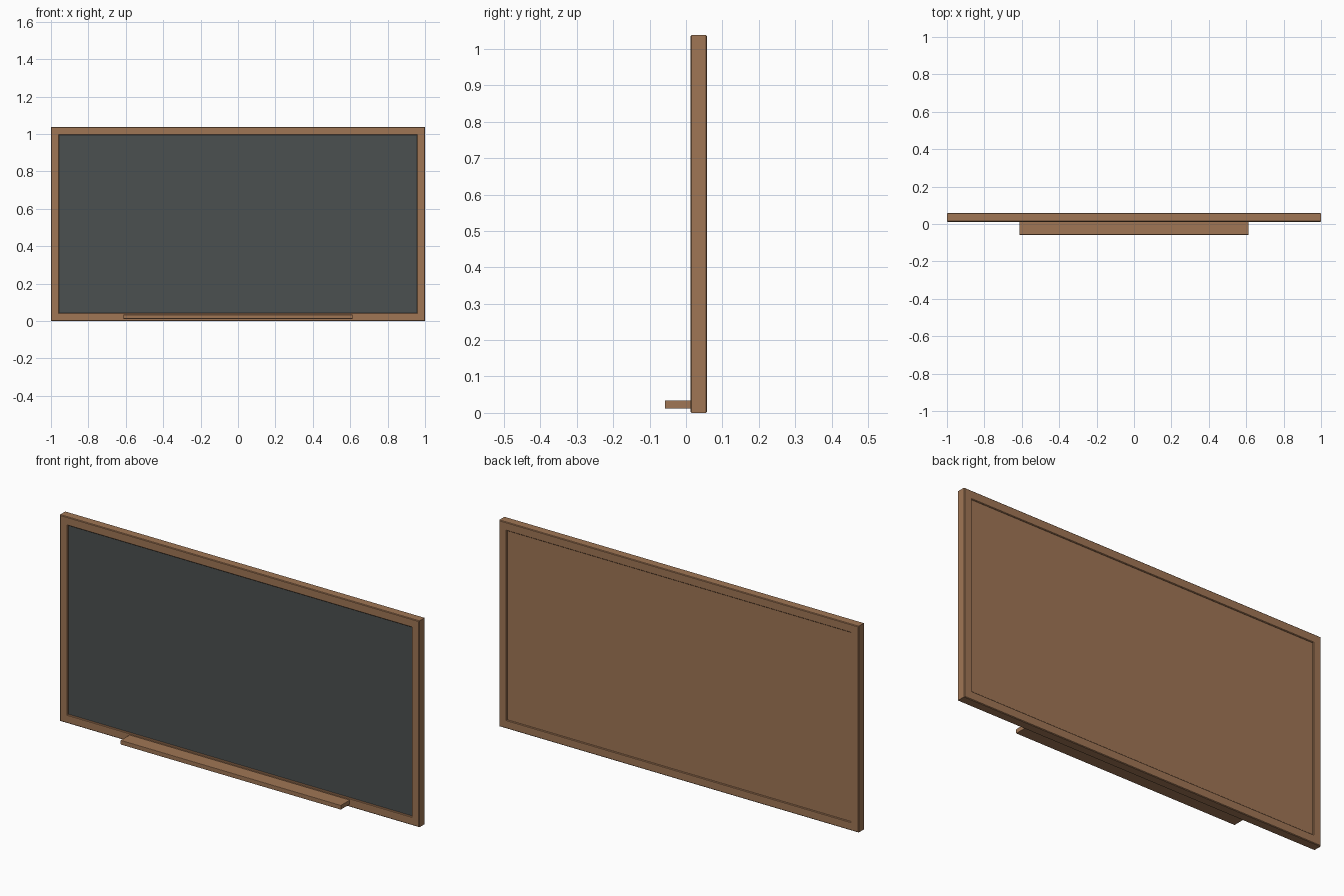
import bpy, bmesh
from mathutils import Vector

if "Cube" in bpy.data.objects:
    bpy.data.objects.remove(bpy.data.objects["Cube"])


def material(name, rgb):
    m = bpy.data.materials.new(name)
    m.diffuse_color = (*rgb, 1)
    m.use_nodes = True
    m.node_tree.nodes["Principled BSDF"].inputs["Base Color"].default_value = m.diffuse_color
    return m


WOOD = material("brown wood", (0.35, 0.18, 0.09))
SLATE = material("dark slate", (0.07, 0.08, 0.08))


def finish(name, bm, mat):
    bmesh.ops.recalc_face_normals(bm, faces=bm.faces)
    me = bpy.data.meshes.new(name)
    bm.to_mesh(me)
    bm.free()
    me.materials.append(mat)
    ob = bpy.data.objects.new(name, me)
    bpy.context.collection.objects.link(ob)
    return ob


def box(name, lo, hi, mat, bevel=0):
    lo, hi = Vector(lo), Vector(hi)
    bm = bmesh.new()
    bmesh.ops.create_cube(bm, size=1)
    for v in bm.verts:
        v.co = (lo + hi) / 2 + v.co * (hi - lo)
    if bevel:
        bmesh.ops.bevel(bm, geom=bm.edges[:], offset=bevel, segments=2,
                        profile=0.5, affect='EDGES')
    return finish(name, bm, mat)


# Frame: chamfered rail section swept round the rectangle with mitred corners
W, H, RAIL, Y0, Y1, C = 1.0, 1.038, 0.043, 0.012, 0.058, 0.003
section = [(C, Y0), (RAIL - C, Y0), (RAIL, Y0 + C), (RAIL, Y1 - C),
           (RAIL - C, Y1), (C, Y1), (0, Y1 - C), (0, Y0 + C)]
bm = bmesh.new()
rings = []
for sx, sz in ((-1, -1), (1, -1), (1, 1), (-1, 1)):
    rings.append([bm.verts.new((sx * (W - d), y, H / 2 + sz * (H / 2 - d)))
                  for d, y in section])
n = len(section)
for i in range(4):
    a, b = rings[i], rings[(i + 1) % 4]
    for j in range(n):
        k = (j + 1) % n
        bm.faces.new((a[j], a[k], b[k], b[j]))
finish("frame", bm, WOOD)

# Writing surface and backing panel, both slightly recessed in the frame
ix, iz = W - RAIL + 0.005, RAIL - 0.005
box("writing_surface", (-ix, 0.020, iz), (ix, 0.032, H - iz), SLATE)
box("backing_panel", (-ix, 0.032, iz), (ix, 0.053, H - iz), WOOD)

# Chalk ledge
box("chalk_ledge", (-0.613, -0.058, 0.012), (0.613, 0.016, 0.034), WOOD, 0.002)
